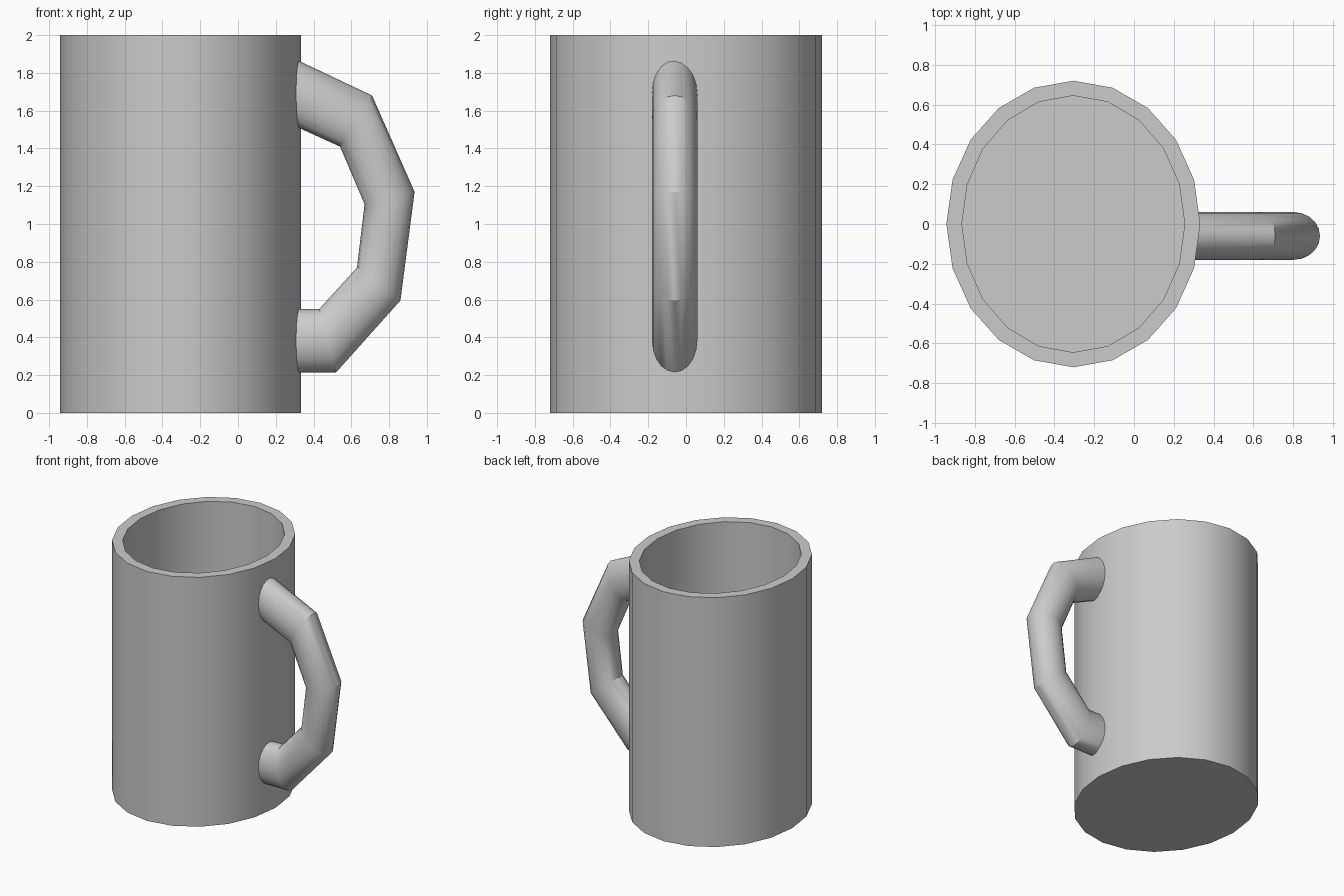
import bpy, bmesh, math
from mathutils import Vector

if "Cube" in bpy.data.objects:
    bpy.data.objects.remove(bpy.data.objects["Cube"])

SIDES = 20
CUP_X = -0.305      # centre of the cup body
HANDLE_Y = -0.06    # centre plane of the handle

grey = bpy.data.materials.new("grey")
grey.diffuse_color = (0.6, 0.6, 0.6, 1)
grey.use_nodes = True
grey.node_tree.nodes["Principled BSDF"].inputs["Base Color"].default_value = grey.diffuse_color


def ring(bm, centre, u, v):
    """Elliptical loop of vertices spanned by half axes u and v."""
    steps = [2 * math.pi * i / SIDES for i in range(SIDES)]
    return [bm.verts.new(centre + u * math.cos(a) + v * math.sin(a)) for a in steps]


def loft(name, sections):
    """Closed skin through a list of (centre, half axis, half axis)."""
    bm = bmesh.new()
    rings = [ring(bm, *s) for s in sections]
    for a, b in zip(rings, rings[1:]):
        for i in range(SIDES):
            j = (i + 1) % SIDES
            bm.faces.new((a[i], a[j], b[j], b[i]))
    bm.faces.new(rings[0][::-1])
    bm.faces.new(rings[-1])
    bmesh.ops.recalc_face_normals(bm, faces=bm.faces)
    mesh = bpy.data.meshes.new(name)
    bm.to_mesh(mesh)
    bm.free()
    obj = bpy.data.objects.new(name, mesh)
    bpy.context.collection.objects.link(obj)
    mesh.materials.append(grey)
    bpy.ops.object.select_all(action='DESELECT')
    obj.select_set(True)
    bpy.context.view_layer.objects.active = obj
    bpy.ops.object.shade_smooth_by_angle(angle=math.radians(30))
    return obj


# Cup body: outer wall, rim, inner wall and floor as (radius x, radius y, height)
cup_profile = [(0.638, 0.72, 0), (0.638, 0.72, 2), (0.56, 0.645, 2), (0.56, 0.645, 0.1)]
loft("cup_body", [(Vector((CUP_X, 0, z)), Vector((rx, 0, 0)), Vector((0, ry, 0)))
                  for rx, ry, z in cup_profile])

# Handle: mitred bends given by outer and inner corners (x, z), ends buried in the wall
outer = [(0.28, 1.884), (0.71, 1.68), (0.935, 1.17), (0.86, 0.595), (0.52, 0.215), (0.28, 0.215)]
inner = [(0.28, 1.528), (0.54, 1.41), (0.67, 1.105), (0.63, 0.77), (0.43, 0.55), (0.28, 0.55)]
sections = []
for (ox, oz), (ix, iz) in zip(outer, inner):
    centre = Vector(((ox + ix) / 2, HANDLE_Y, (oz + iz) / 2))
    half = Vector(((ox - ix) / 2, 0, (oz - iz) / 2))
    sections.append((centre, half, Vector((0, 0.12, 0))))
loft("handle", sections)
